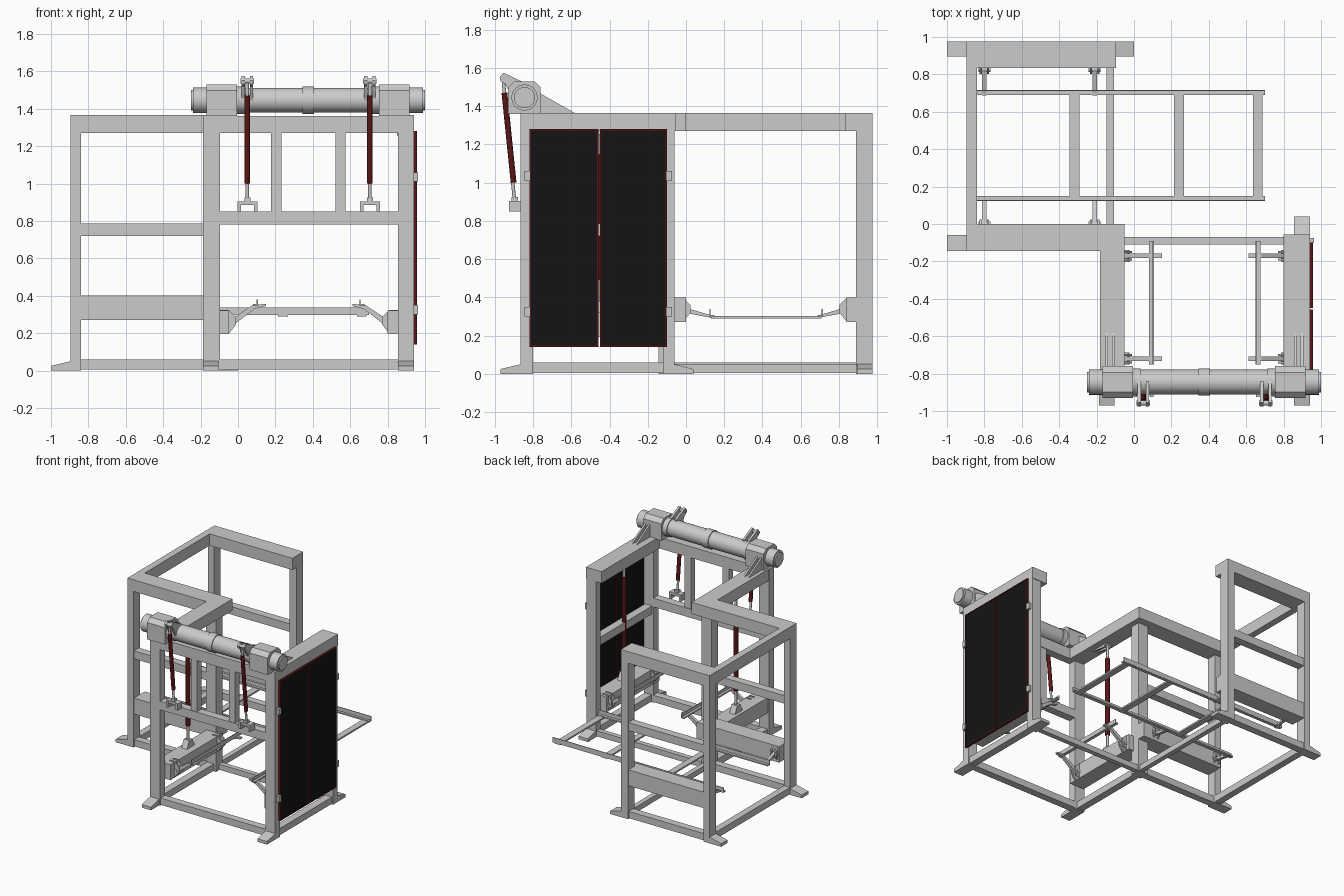
import bpy, math
from mathutils import Vector

def mat(name, c):
    m = bpy.data.materials.new(name)
    m.diffuse_color = (*c, 1)
    return m

RED = mat("dark_red", (0.10, 0.008, 0.008))
BLACK = mat("black", (0.007, 0.007, 0.007))

def mesh(name, verts, faces, m=None):
    me = bpy.data.meshes.new(name)
    me.from_pydata(verts, [], faces)
    ob = bpy.data.objects.new(name, me)
    bpy.context.collection.objects.link(ob)
    if m:
        me.materials.append(m)
    return ob

def prism(name, pts, axis, a, b, m=None):
    """Extrude a profile along x (pts are y,z), or along y (pts are x,z)."""
    n = len(pts)
    put = (lambda p, t: (t, *p)) if axis == 'x' else (lambda p, t: (p[0], t, p[1]))
    area = sum(pts[i - 1][0] * pts[i][1] - pts[i][0] * pts[i - 1][1] for i in range(n))
    if (area < 0) != (axis == 'y'):
        pts = pts[::-1]
    v = [put(p, a) for p in pts] + [put(p, b) for p in pts]
    f = [tuple(range(n))[::-1], tuple(range(n, 2 * n))]
    f += [(i, (i + 1) % n, n + (i + 1) % n, n + i) for i in range(n)]
    return mesh(name, v, f, m)

def box(name, x0, x1, y0, y1, z0, z1, m=None):
    return prism(name, [(y0, z0), (y1, z0), (y1, z1), (y0, z1)], 'x', x0, x1, m)

def rod(name, p, q, r, m=None, sides=24):
    p, q = Vector(p), Vector(q)
    bpy.ops.mesh.primitive_cylinder_add(vertices=sides, radius=r, depth=(q - p).length, location=(p + q) / 2)
    ob = bpy.context.object
    ob.name = name
    ob.rotation_euler = (q - p).to_track_quat('Z', 'Y').to_euler()
    if m:
        ob.data.materials.append(m)
    bpy.ops.object.shade_smooth_by_angle(angle=math.radians(35))
    return ob

T = 1.365
# Columns of the back-left bay and the front-right bay
for y0, y1 in ((-0.145, -0.06), (0.89, 0.975)):
    box("left_bay_column", -0.895, -0.84, y0, y1, 0, T)
box("left_bay_column", -0.16, -0.095, 0.89, 0.975, 0, T)
box("corner_column", -0.187, -0.096, -0.145, -0.06, 0, T)
for x0, x1 in ((-0.187, -0.096), (0.855, 0.94)):
    box("front_column", x0, x1, -0.865, -0.80, 0, T)
box("right_back_column", 0.855, 0.94, -0.12, -0.06, 0, T)

# Top beams, overhanging the columns to the inside
box("top_beam_left", -0.895, -0.84, -0.06, 0.89, 1.27, T)
box("top_beam_middle", -0.84, -0.05, -0.145, 0, 1.27, T)
box("top_beam_back", -0.84, -0.095, 0.835, 0.975, 1.27, T)
box("top_beam_inner", -0.183, -0.05, -0.80, -0.145, 1.27, T)
box("top_beam_right", 0.80, 0.94, -0.80, -0.055, 1.27, T)
box("top_beam_front", -0.096, 0.855, -0.865, -0.80, 1.27, T - 0.005)

# Middle rails and front grille
for y0, y1 in ((-0.14, -0.075), (0.905, 0.97)):
    box("left_bay_mid_rail", -0.84, -0.16, y0, y1, 0.72, 0.785)
box("right_mid_rail", 0.865, 0.93, -0.80, -0.12, 0.72, 0.785)
box("front_mid_rail", -0.096, 0.855, -0.865, -0.80, 0.78, 0.85)
for x in (0.205, 0.548):
    box("front_strut", x - 0.028, x + 0.028, -0.86, -0.805, 0.85, 1.27)

# Deep lower beams that carry the tipping platforms
for y0, y1 in ((-0.14, 0), (0.84, 0.97)):
    box("left_bay_lower_beam", -0.84, -0.096, y0, y1, 0.27, 0.40)
for x0, x1 in ((-0.18, -0.05), (0.80, 0.935)):
    box("right_bay_lower_beam", x0, x1, -0.80, -0.12, 0.195, 0.32)

# Floor rails
box("floor_rail_left", -0.895, -0.84, -0.06, 0.89, 0.005, 0.06)
box("floor_rail_a", -0.148, -0.108, -0.06, 0.89, 0.005, 0.05)
box("floor_rail_b", -0.096, 0.855, -0.11, -0.07, 0.005, 0.05)
box("floor_rail_front", -0.096, 0.855, -0.86, -0.80, 0.005, 0.06)
for x0 in (-0.175, 0.87):
    box("floor_rail_side", x0, x0 + 0.06, -0.80, -0.12, 0.005, 0.06)
for y0 in (-0.135, 0.905):
    box("floor_rail_cross", -0.84, -0.16, y0, y0 + 0.06, 0.005, 0.06)

# Wedge feet
def wedge(a, b):
    return [(a, 0), (b, 0), (b, 0.025), (a, 0.05)]
for y0, y1 in ((-0.145, -0.06), (0.895, 0.975)):
    prism("foot", wedge(-0.895, -1.0), 'y', y0, y1)
prism("foot", wedge(-0.095, 0.0), 'y', 0.895, 0.975)
for x0, x1 in ((-0.187, -0.105), (0.855, 0.94)):
    prism("foot", wedge(-0.865, -0.97), 'x', x0, x1)
prism("foot", wedge(-0.06, 0.04), 'x', 0.855, 0.94)

# Left bay platform: two long angle rails with three cross bars
for y0, y1, lip in ((0.122, 0.15, 0.122), (0.69, 0.715, 0.71)):
    box("platform_a_rail", -0.84, 0.70, y0, y1, 0.297, 0.307)
    box("platform_a_lip", -0.84, 0.70, lip, lip + 0.006, 0.30, 0.338)
for x in (-0.318, 0.24, 0.662):
    box("platform_a_crossbar", x - 0.026, x + 0.026, 0.13, 0.71, 0.289, 0.302)
# Right bay platform: two rails
for x0, lip in ((0.08, 0.10), (0.65, 0.65)):
    box("platform_b_rail", x0, x0 + 0.026, -0.75, -0.09, 0.345, 0.356)
    box("platform_b_lip", lip, lip + 0.006, -0.75, -0.09, 0.345, 0.38)

# Swing arms with pivot brackets, for one end of a platform
def bracket(c, s, z0):
    return [(c, z0), (c + s * .045, z0), (c + s * .085, z0 + .05), (c + s * .085, z0 + .09),
            (c + s * .045, z0 + .13), (c, z0 + .13)]
for edge, s in ((-0.062, 1), (0.888, -1)):
    for x in (-0.80, -0.21):
        for d in (-0.02, 0.02):
            prism("pivot_bracket_a", bracket(edge, s, 0.27), 'x', x + d - 0.006, x + d + 0.006)
        p = edge + s * 0.06
        prism("swing_arm_a", [(p - s * .015, .345), (p, .318), (p + s * .14, .292), (p + s * .14, .304),
                              (p + s * .01, .342)], 'x', x - 0.012, x + 0.012)
        rod("pivot_pin_a", (x - 0.032, p, 0.332), (x + 0.032, p, 0.332), 0.016)
for edge, s in ((-0.096, 1), (0.856, -1)):
    for y in (-0.17, -0.72):
        for d in (-0.02, 0.02):
            prism("pivot_bracket_b", bracket(edge, s, 0.195), 'y', y + d - 0.006, y + d + 0.006)
        p = edge + s * 0.055
        prism("swing_arm_b", [(p - s * .01, .265), (p + s * .01, .238), (p + s * .13, .33),
                              (p + s * .19, .345), (p + s * .19, .356), (p + s * .12, .35)], 'y', y - 0.012, y + 0.012)
        rod("pivot_pin_b", (p, y - 0.032, 0.252), (p, y + 0.032, 0.252), 0.016)

# Rotary drive on top of the front
def shaft(name, x0, x1, r):
    rod(name, (x0, -0.845, 1.445), (x1, -0.845, 1.445), r, None, 32)
shaft("drive_tube", -0.19, 0.94, 0.066)
shaft("drive_collar", 0.345, 0.405, 0.073)
for c, s in ((-0.25, 1), (1.0, -1)):
    shaft("drive_end_cap", c, c + s * 0.015, 0.055)
    shaft("drive_end_drum", c + s * 0.01, c + s * 0.10, 0.068)
    shaft("drive_ring", c + s * 0.24, c + s * 0.285, 0.073)
    h, k = 0.085, 0.052
    oct_pts = [(-h, -h), (h, -h), (h, k), (k, h), (-k, h), (-h, k)]
    xs = sorted((c + s * 0.062, c + s * 0.245))
    prism("drive_housing", [(-0.845 + a, 1.445 + b) for a, b in oct_pts], 'x', xs[0] + .02 * (s > 0), xs[1] - .02 * (s < 0))

# Front actuators with lever and clevis
for x in (0.05, 0.705):
    for d in (-0.022, 0.022):
        prism("lever_plate", [(-0.975, 1.55), (-0.955, 1.575), (-0.84, 1.52), (-0.84, 1.42), (-0.90, 1.42),
                              (-0.945, 1.515), (-0.97, 1.53)], 'x', x + d - 0.009, x + d + 0.009)
        box("clevis_cheek", x + 2 * d - 0.009, x + 2 * d + 0.009, -0.925, -0.865, 0.85, 0.905)
    rod("lever_pin", (x - 0.036, -0.957, 1.548), (x + 0.036, -0.957, 1.548), 0.013)
    box("clevis_base", x - 0.053, x + 0.053, -0.918, -0.865, 0.885, 0.905)
    rod("actuator_rod", (x, -0.957, 1.55), (x, -0.897, 0.90), 0.009)
    rod("actuator_body", (x, -0.95, 1.47), (x, -0.902, 1.0), 0.015, RED)
    box("actuator_eye", x - 0.016, x + 0.016, -0.912, -0.88, 0.895, 0.925)

# Side actuators hanging from long drive arms
for x in (-0.128, 0.88):
    for d in (-0.018, 0.018):
        prism("drive_arm", [(-0.80, 1.50), (-0.76, 1.465), (-0.45, 1.29), (-0.435, 1.265), (-0.46, 1.245),
                            (-0.60, 1.265), (-0.80, 1.38)], 'x', x + d - 0.007, x + d + 0.007)
    rod("arm_pin", (x - 0.03, -0.46, 1.27), (x + 0.03, -0.46, 1.27), 0.014)
    rod("side_actuator_rod", (x, -0.46, 1.27), (x, -0.46, 0.32), 0.010)
    rod("side_actuator_body", (x, -0.46, 1.15), (x, -0.46, 0.49), 0.017, RED)
    prism("side_clevis", [(-0.51, 0.32), (-0.41, 0.32), (-0.44, 0.38), (-0.48, 0.38)], 'x', x - 0.025, x + 0.025)

# Double black panel with a dark red frame on the right side
for y0, y1 in ((-0.82, -0.457), (-0.45, -0.10)):
    box("black_panel", 0.943, 0.956, y0 + 0.008, y1 - 0.005, 0.148, 1.272, BLACK)
    for a in (y0, y1 - 0.008):
        box("panel_frame_side", 0.941, 0.958, a, a + 0.008, 0.14, 1.28, RED)
    for z in (0.14, 1.272):
        box("panel_frame_end", 0.941, 0.958, y0, y1, z, z + 0.008, RED)
for y in (-0.83, -0.088):
    for z in (0.325, 1.035):
        box("panel_hinge", 0.935, 0.962, y - 0.014, y + 0.014, z - 0.025, z + 0.025)
